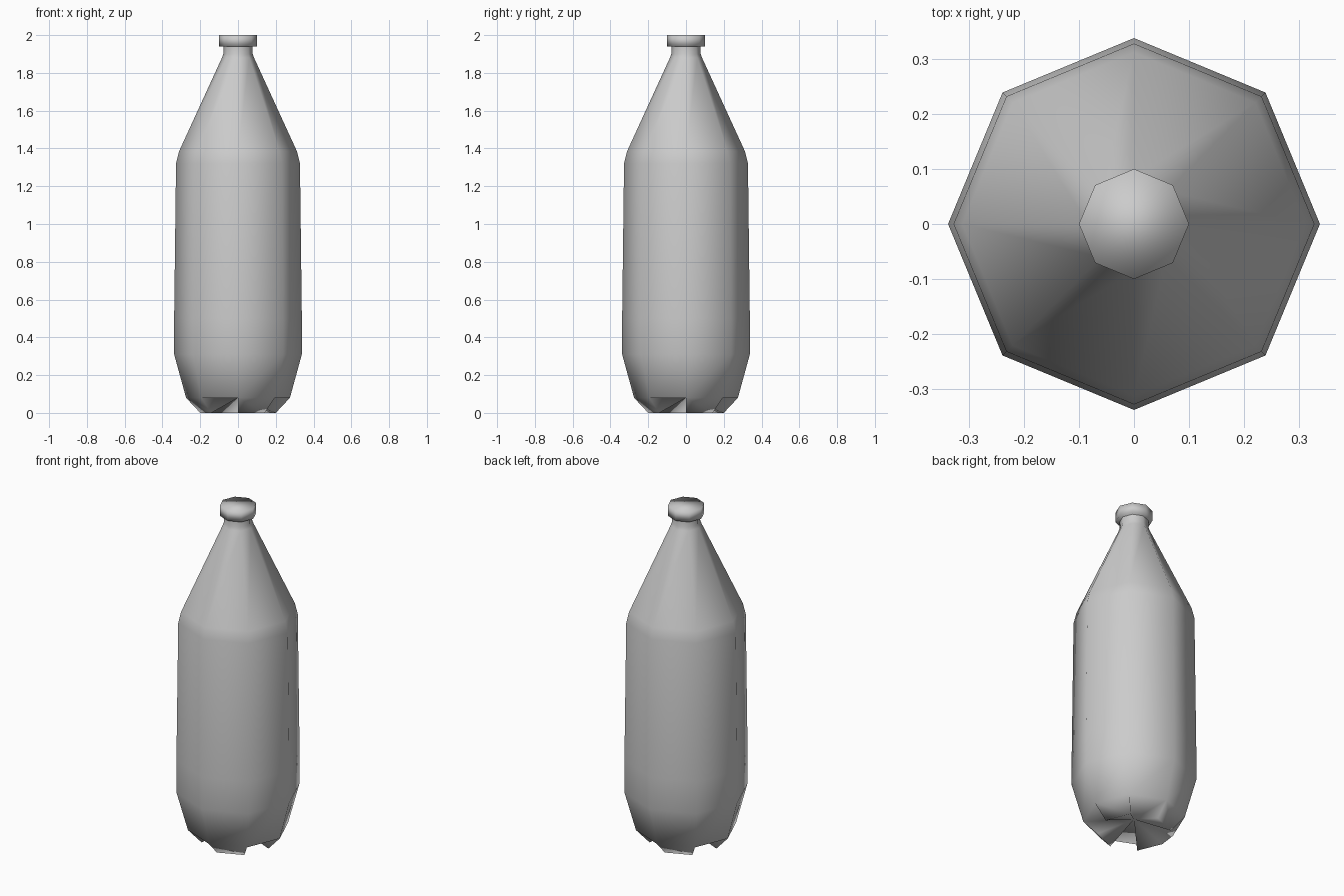
import bpy, bmesh, math

cube = bpy.data.objects.get("Cube")
if cube:
    bpy.data.objects.remove(cube, do_unlink=True)

SIDES = 8

# One plain grey for the whole bottle
grey = bpy.data.materials.new("bottle_grey")
grey.use_nodes = True
colour = (0.6, 0.6, 0.6, 1)
grey.diffuse_color = colour
grey.node_tree.nodes["Principled BSDF"].inputs["Base Color"].default_value = colour


def ring(bm, radius, z):
    return [bm.verts.new((radius * math.cos(math.tau * i / SIDES),
                          radius * math.sin(math.tau * i / SIDES), z))
            for i in range(SIDES)]


def lathe(bm, profile):
    """Stack octagonal rings and bridge them; return the rings."""
    rings = [ring(bm, r, z) for r, z in profile]
    for low, high in zip(rings, rings[1:]):
        for i in range(SIDES):
            j = (i + 1) % SIDES
            bm.faces.new((low[i], low[j], high[j], high[i]))
    return rings


def finish(bm, name):
    bmesh.ops.recalc_face_normals(bm, faces=bm.faces)
    mesh = bpy.data.meshes.new(name)
    bm.to_mesh(mesh)
    bm.free()
    mesh.materials.append(grey)
    mesh.shade_smooth()
    obj = bpy.data.objects.new(name, mesh)
    bpy.context.collection.objects.link(obj)


# Body: base rim, belly, shoulder and neck
bm = bmesh.new()
rings = lathe(bm, [(0.275, 0.08), (0.338, 0.31), (0.338, 0.5), (0.328, 1.32),
                   (0.312, 1.385), (0.085, 1.88), (0.078, 1.9), (0.078, 1.94)])

# Base: four wedge feet alternating with flat gaps, all meeting at the centre
rim = rings[0]
centre = bm.verts.new((0, 0, 0.08))
toes = ring(bm, 0.2, 0)
for i in range(SIDES):
    j = (i + 1) % SIDES
    if i % 2:
        bm.faces.new((centre, rim[j], rim[i]))
    else:
        bm.faces.new((rim[i], toes[i], toes[j], rim[j]))
        bm.faces.new((centre, toes[j], toes[i]))
        bm.faces.new((centre, toes[i], rim[i]))
        bm.faces.new((centre, rim[j], toes[j]))
finish(bm, "bottle_body")

# Cap: short octagonal lid, closed on both ends
bm = bmesh.new()
low, high = lathe(bm, [(0.1, 1.94), (0.1, 2.0)])
bm.faces.new(low[::-1])
bm.faces.new(high)
finish(bm, "bottle_cap")
